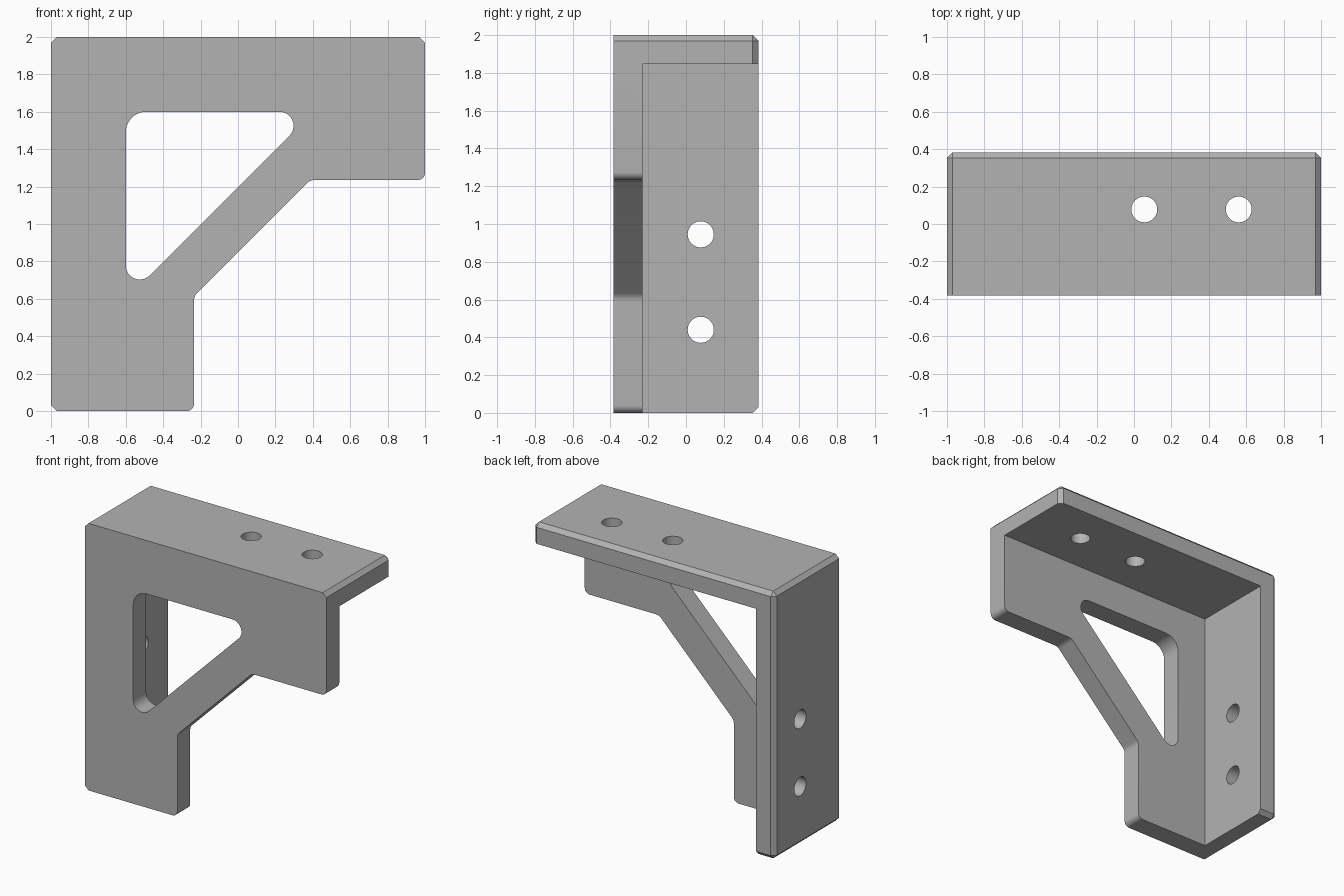
import bpy, bmesh, math
from mathutils import Vector, Matrix

if "Cube" in bpy.data.objects:
    bpy.data.objects.remove(bpy.data.objects["Cube"], do_unlink=True)

DEPTH = 0.383     # half depth
WALL = 0.153      # wall thickness
CHAMFER = 0.03

grey = bpy.data.materials.new("plain grey")
grey.use_nodes = True
colour = (0.45, 0.45, 0.45, 1)
grey.diffuse_color = colour
grey.node_tree.nodes["Principled BSDF"].inputs["Base Color"].default_value = colour


def to_object(name, bm):
    bmesh.ops.recalc_face_normals(bm, faces=bm.faces)
    mesh = bpy.data.meshes.new(name)
    bm.to_mesh(mesh)
    bm.free()
    mesh.materials.append(grey)
    obj = bpy.data.objects.new(name, mesh)
    bpy.context.collection.objects.link(obj)
    return obj


def box(name, low, high):
    bm = bmesh.new()
    bmesh.ops.create_cube(bm, size=1)
    for v in bm.verts:
        v.co = [h if c > 0 else l for c, l, h in zip(v.co, low, high)]
    return to_object(name, bm)


def fillet(corners, steps=10):
    """Round each (x, z, radius) corner of a closed outline."""
    points = []
    for i, (x, z, r) in enumerate(corners):
        p = Vector((x, z))
        if r == 0:
            points.append(p)
            continue
        a = (Vector(corners[i - 1][:2]) - p).normalized()
        b = (Vector(corners[(i + 1) % len(corners)][:2]) - p).normalized()
        half = a.angle(b) / 2
        centre = p + (a + b).normalized() * r / math.sin(half)
        start = p + a * r / math.tan(half) - centre
        end = p + b * r / math.tan(half) - centre
        sweep = math.pi - 2 * half
        for k in range(steps + 1):
            t = k / steps
            points.append(centre + (start * math.sin((1 - t) * sweep)
                                    + end * math.sin(t * sweep)) / math.sin(sweep))
    return points


def prism(name, points):
    bm = bmesh.new()
    face = bm.faces.new([bm.verts.new((p.x, -0.6, p.y)) for p in points])
    new = bmesh.ops.extrude_face_region(bm, geom=[face])["geom"]
    bmesh.ops.translate(bm, vec=(0, 1.2, 0),
                        verts=[g for g in new if isinstance(g, bmesh.types.BMVert)])
    return to_object(name, bm)


def drill(name, location, rotation):
    bm = bmesh.new()
    bmesh.ops.create_cone(bm, cap_ends=True, segments=48, radius1=0.069, radius2=0.069,
                          depth=0.6, matrix=Matrix.Translation(location) @ rotation)
    return to_object(name, bm)


# Outer block with chamfered rim: every edge between the outer and back sides
bracket = box("corner_bracket", (-1, -DEPTH, 0), (1, DEPTH, 2))
bm = bmesh.new()
bm.from_mesh(bracket.data)
rim = []
for e in bm.edges:
    m = (e.verts[0].co + e.verts[1].co) / 2
    back = m.y > DEPTH - 0.01
    outer = abs(m.y) < 0.01 and (m.x < 0 or m.z > 1)
    if back or outer:
        rim.append(e)
bmesh.ops.bevel(bm, geom=rim, offset=CHAMFER, segments=1, affect='EDGES')
bm.to_mesh(bracket.data)
bm.free()

# Hollow behind the front plate, leaving top flange and side flange
cutters = [box("hollow_cutter", (WALL - 1, WALL - DEPTH, -0.2), (1.2, 0.6, 2 - WALL))]

# Open corner under the diagonal brace, with rounded plate corners
R = 0.04
lower = [(-0.235 - R, -0.2), (-0.235 - R, 0)]
arc = [(-0.235 - R + R * math.sin(t), R - R * math.cos(t))
       for t in [math.pi / 2 * k / 8 for k in range(9)]]
inner = fillet([(-0.235, R, 0), (-0.235, 0.615, 0.06), (0.385, 1.235, 0.06),
                (1 - R, 1.235, 0)])[1:-1]
mirrored = [(1 - z, 1.235 - (x + 0.235)) for x, z in reversed(arc)]
outline = lower[:1] + arc + [tuple(p) for p in inner] + mirrored
outline += [(1.2, 1.235 - R), (1.2, -0.2)]
cutters.append(prism("open_corner_cutter", [Vector(p) for p in outline]))

# Triangular window
cutters.append(prism("window_cutter", fillet(
    [(-0.6, 1.6, 0.11), (-0.6, 0.597, 0.075), (0.403, 1.6, 0.075)])))

# Two screw holes in each flange
for d in (0.44, 0.945):
    cutters.append(drill("top_hole_cutter", (1 - d, 0.078, 1.95), Matrix.Identity(4)))
    cutters.append(drill("side_hole_cutter", (-0.95, 0.078, d),
                         Matrix.Rotation(math.pi / 2, 4, 'Y')))

bpy.ops.object.select_all(action='DESELECT')
bpy.context.view_layer.objects.active = bracket
bracket.select_set(True)
for cutter in cutters:
    cutter.hide_render = True
    mod = bracket.modifiers.new("cut", 'BOOLEAN')
    mod.operation = 'DIFFERENCE'
    mod.solver = 'EXACT'
    mod.object = cutter
    bpy.ops.object.modifier_apply(modifier=mod.name)
    bpy.data.objects.remove(cutter, do_unlink=True)

bpy.ops.object.shade_smooth_by_angle(angle=math.radians(30))
